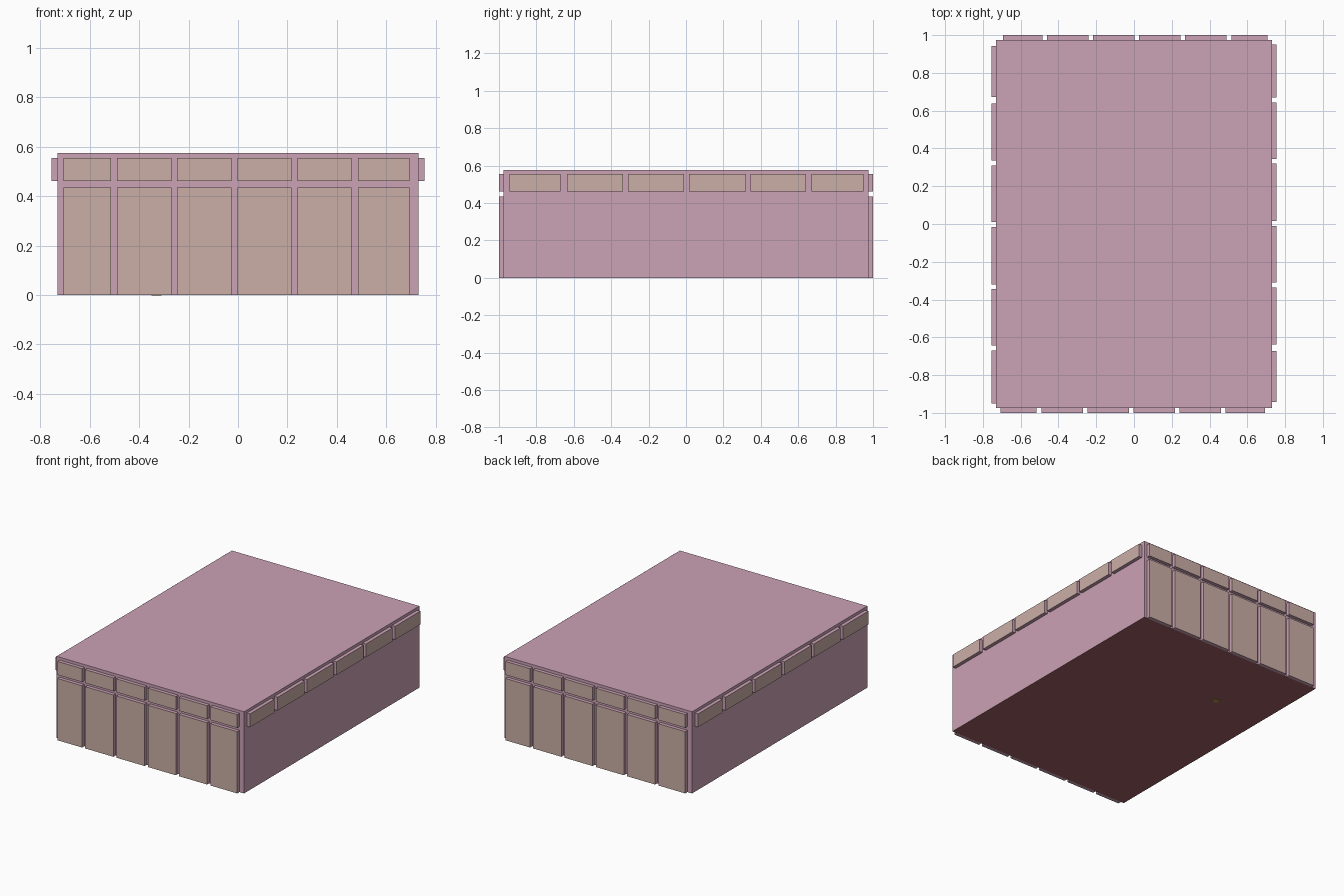
import bpy, bmesh
from mathutils import Matrix, Vector

if "Cube" in bpy.data.objects:
    bpy.data.objects.remove(bpy.data.objects["Cube"])


def material(name, rgb):
    m = bpy.data.materials.new(name)
    m.diffuse_color = (*rgb, 1)
    m.use_nodes = True
    m.node_tree.nodes["Principled BSDF"].inputs["Base Color"].default_value = m.diffuse_color
    return m


WALL = material("pink_wall", (0.60, 0.36, 0.46))
GLAZE = material("beige_panel", (0.60, 0.43, 0.39))
FLOOR = material("dark_red_floor", (0.35, 0.12, 0.13))
STUD = material("ochre", (0.45, 0.30, 0.05))


def box(name, lo, hi, mat, turned=False, face_mat=None, face_dir=None):
    """Box between two corners; faces pointing along face_dir get face_mat."""
    lo, hi = Vector(lo), Vector(hi)
    size = hi - lo
    bm = bmesh.new()
    bmesh.ops.create_cube(bm, size=1, matrix=Matrix.Translation((lo + hi) / 2)
                          @ Matrix.Diagonal((*size, 1)))
    bm.normal_update()
    if face_mat:
        for f in bm.faces:
            if f.normal.dot(Vector(face_dir)) > 0.9:
                f.material_index = 1
    if turned:
        bm.transform(Matrix.Diagonal((-1, -1, 1, 1)))
    mesh = bpy.data.meshes.new(name)
    bm.to_mesh(mesh)
    bm.free()
    mesh.materials.append(mat)
    if face_mat:
        mesh.materials.append(face_mat)
    ob = bpy.data.objects.new(name, mesh)
    bpy.context.collection.objects.link(ob)
    return ob


# Building block with a darker underside
box("main_block", (-0.73, -0.975, 0), (0.73, 0.975, 0.575), WALL,
    face_mat=FLOOR, face_dir=(0, 0, -1))

# Panel spans along the short and the long sides
SHORT = [(-0.706, -0.515), (-0.49, -0.27), (-0.247, -0.027),
         (-0.002, 0.216), (0.241, 0.46), (0.485, 0.694)]
LONG = [(-0.943, -0.672), (-0.637, -0.336), (-0.31, -0.01),
        (0.016, 0.32), (0.344, 0.642), (0.67, 0.95)]

# Front and right side, then the same turned half round for back and left
for turned, short_name, long_name in ((False, "front", "right"),
                                      (True, "back", "left")):
    for i, (a, b) in enumerate(SHORT):
        for row, z0, z1 in (("door_panel", 0, 0.435), ("upper_window", 0.461, 0.555)):
            box(f"{short_name}_{row}_{i + 1}", (a, -1, z0), (b, -0.975, z1),
                WALL, turned, GLAZE, (0, -1, 0))
    for i, (a, b) in enumerate(LONG):
        box(f"{long_name}_upper_window_{i + 1}", (0.73, a, 0.461), (0.755, b, 0.555),
            WALL, turned, GLAZE, (1, 0, 0))

# Tiny stud showing under the floor
box("floor_stud", (-0.35, 0.42, -0.002), (-0.31, 0.46, 0.004), STUD)
